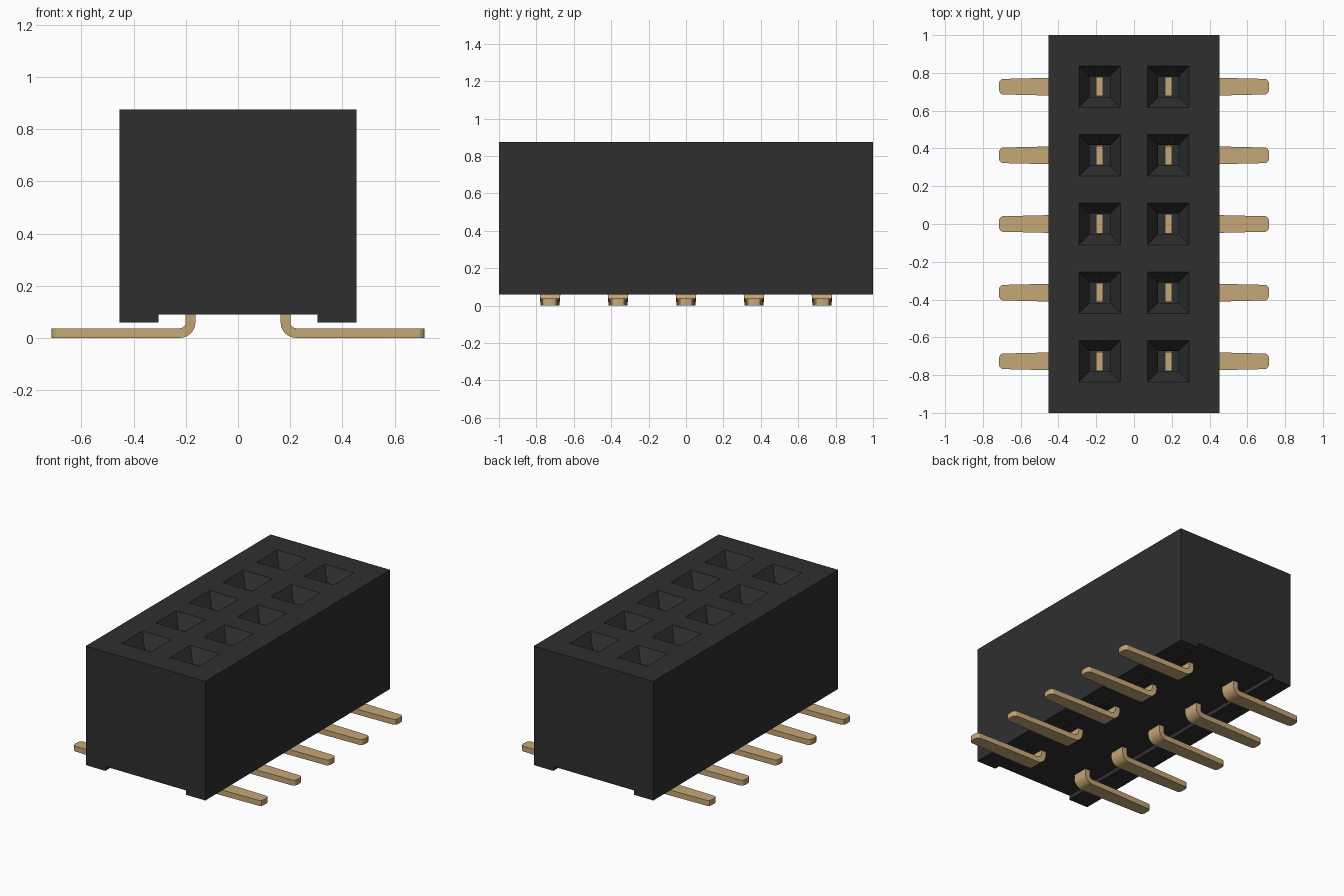
import bpy, bmesh, math
from mathutils import Vector

cube = bpy.data.objects.get("Cube")
if cube:
    bpy.data.objects.remove(cube, do_unlink=True)

PITCH = 0.3635
ROWS = [(i - 2) * PITCH for i in range(5)]
COL = PITCH / 2          # distance of each socket column from the middle
HALF_X, HALF_Y, TOP = 0.453, 1.0, 0.875
MOUTH = 0.11             # half width of a socket mouth


def material(name, rgb):
    mat = bpy.data.materials.new(name)
    mat.use_nodes = True
    mat.diffuse_color = (*rgb, 1)
    mat.node_tree.nodes["Principled BSDF"].inputs["Base Color"].default_value = (*rgb, 1)
    return mat


def make_object(name, bm, mat):
    bmesh.ops.recalc_face_normals(bm, faces=bm.faces)
    mesh = bpy.data.meshes.new(name)
    bm.to_mesh(mesh)
    bm.free()
    mesh.materials.append(mat)
    obj = bpy.data.objects.new(name, mesh)
    bpy.context.collection.objects.link(obj)
    return obj


black = material("black plastic", (0.028, 0.028, 0.028))
gold = material("gold metal", (0.56, 0.39, 0.18))


def build_housing():
    # Block with a shallow channel along its underside
    bm = bmesh.new()
    half = [(0.305, 0.09), (0.305, 0.06), (HALF_X, 0.06), (HALF_X, TOP)]
    outline = half + [(-x, z) for x, z in reversed(half)]
    front = bm.faces.new([bm.verts.new((x, -HALF_Y, z)) for x, z in outline])
    swept = bmesh.ops.extrude_face_region(bm, geom=[front], use_keep_orig=True)
    moved = [g for g in swept["geom"] if isinstance(g, bmesh.types.BMVert)]
    bmesh.ops.translate(bm, verts=moved, vec=(0, 2 * HALF_Y, 0))
    bmesh.ops.recalc_face_normals(bm, faces=bm.faces)

    # Cut lines around every socket mouth
    def slice_at(point, normal):
        geom = bm.verts[:] + bm.edges[:] + bm.faces[:]
        bmesh.ops.bisect_plane(bm, geom=geom, plane_co=point, plane_no=normal)

    for edge in (-MOUTH, MOUTH):
        for x in (-COL, COL):
            slice_at((x + edge, 0, 0), (1, 0, 0))
        for y in ROWS:
            slice_at((0, y + edge, 0), (0, 1, 0))
    bm.normal_update()

    # Funnel mouth, then a straight shaft
    def is_socket(face):
        c = face.calc_center_median()
        return (c.z > TOP - 0.001 and abs(abs(c.x) - COL) < 0.01
                and min(abs(c.y - y) for y in ROWS) < 0.01)

    faces = [f for f in bm.faces if is_socket(f)]
    for shrink, drop in ((0.5, 0.09), (1.0, 0.5)):
        faces = bmesh.ops.extrude_discrete_faces(bm, faces=faces)["faces"]
        for face in faces:
            centre = face.calc_center_median()
            for v in face.verts:
                v.co = centre + (v.co - centre) * shrink - Vector((0, 0, drop))
    make_object("housing", bm, black)


def build_contact(name, side, y):
    # Flat strip: upright blade, rounded bend, foot with a chamfered tip
    radius, thick = 0.0415, 0.0185
    stations = [(COL, 0.55, 0, 0.05), (COL, 0.15, 0, 0.053)]
    for i in range(7):
        a = math.radians(15 * i)
        stations.append((COL + radius * (1 - math.cos(a)),
                         thick + radius * (1 - math.sin(a)), a, 0.055 - 0.001 * i))
    flat = math.pi / 2
    stations += [(0.45, thick, flat, 0.047), (0.697, thick, flat, 0.041),
                 (0.709, thick, flat, 0.033), (0.715, thick, flat, 0.019)]
    bm = bmesh.new()
    rings = []
    for x, z, a, w in stations:
        nx, nz = math.cos(a) * thick, math.sin(a) * thick
        rings.append([bm.verts.new((side * (x + s * nx), y + t * w, z + s * nz))
                      for s, t in ((-1, -1), (-1, 1), (1, 1), (1, -1))])
    for r, q in zip(rings, rings[1:]):
        for k in range(4):
            n = (k + 1) % 4
            bm.faces.new((r[k], r[n], q[n], q[k]))
    bm.faces.new(rings[0])
    bm.faces.new(rings[-1])
    obj = make_object(name, bm, gold)
    bpy.ops.object.select_all(action="DESELECT")
    obj.select_set(True)
    bpy.context.view_layer.objects.active = obj
    bpy.ops.object.shade_smooth_by_angle(angle=math.radians(25))


build_housing()
for number, y in enumerate(ROWS, 1):
    build_contact(f"left_contact_{number}", 1, y)
    build_contact(f"right_contact_{number}", -1, y)
